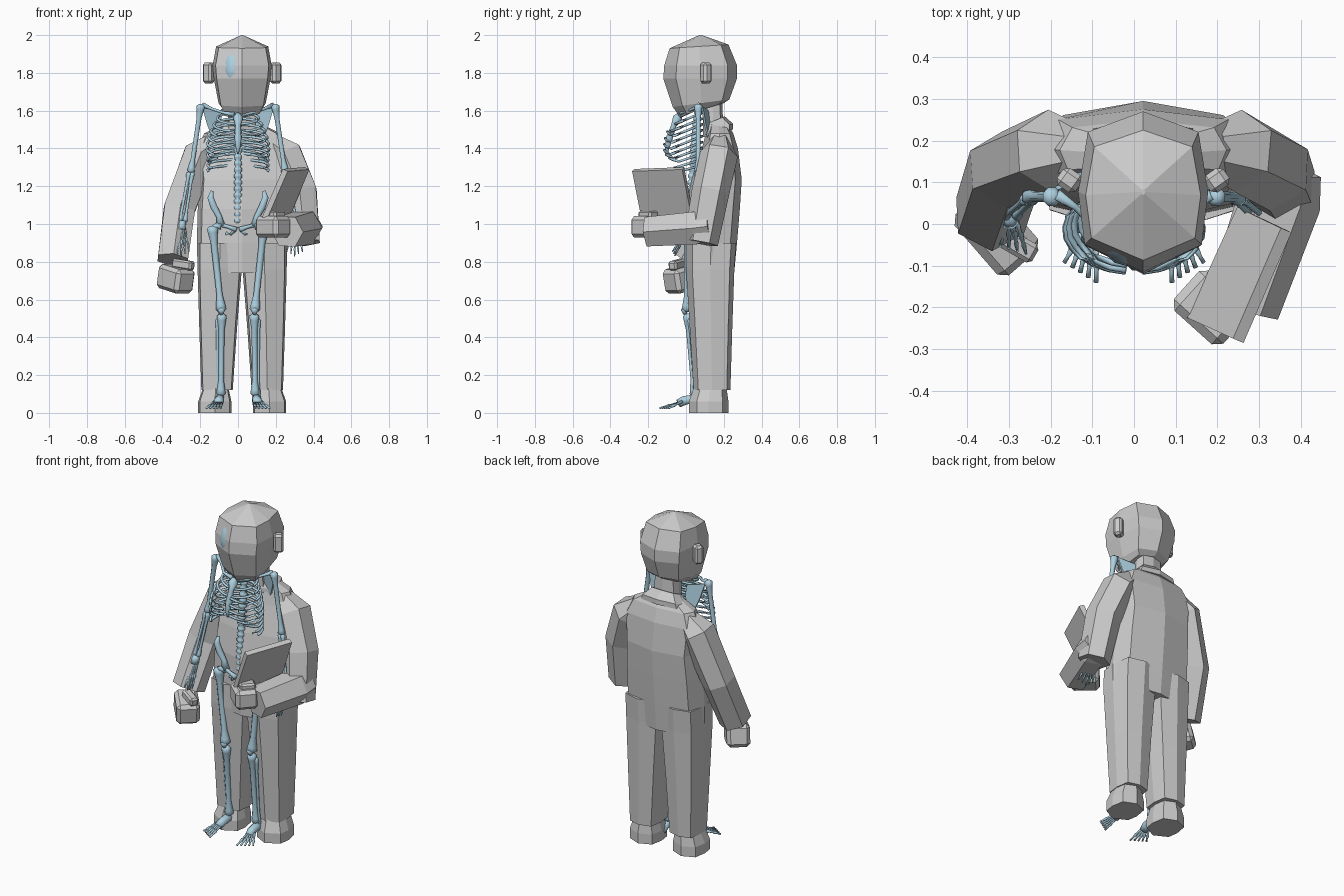
import bpy, bmesh, math
from mathutils import Vector, Matrix

cube = bpy.data.objects.get("Cube")
if cube:
    bpy.data.objects.remove(cube)


def material(name, rgb):
    m = bpy.data.materials.new(name)
    m.use_nodes = True
    m.diffuse_color = (*rgb, 1)
    m.node_tree.nodes["Principled BSDF"].inputs["Base Color"].default_value = (*rgb, 1)
    return m


GREY = material("plain grey", (0.6, 0.6, 0.6))
BONE = material("pale blue bone", (0.42, 0.63, 0.74))
CX = 0.022  # centre line of the clothed figure


def finish(name, bm, mat, smooth=False):
    bmesh.ops.recalc_face_normals(bm, faces=bm.faces)
    mesh = bpy.data.meshes.new(name)
    bm.to_mesh(mesh)
    bm.free()
    mesh.materials.append(mat)
    for p in mesh.polygons:
        p.use_smooth = smooth
    ob = bpy.data.objects.new(name, mesh)
    bpy.context.collection.objects.link(ob)
    return ob


def loft_into(bm, rings):
    rows = [[bm.verts.new(p) for p in r] for r in rings]
    n = len(rows[0])
    for a, b in zip(rows, rows[1:]):
        for i in range(n):
            j = (i + 1) % n
            bm.faces.new((a[i], a[j], b[j], b[i]))
    bm.faces.new(rows[0])
    bm.faces.new(rows[-1])


def octagon(cx, hw, yf, yb, zf, zb=None, cut=0.17):
    """Eight-sided section, ridged at front and back."""
    zb = zf if zb is None else zb
    d = yb - yf
    half = [(0, 0), (0.9, cut), (1, 0.5), (0.85, 1 - cut * 0.75), (0, 1)]
    pts = half + [(-x, t) for x, t in reversed(half[1:4])]
    return [Vector((cx + x * hw, yf + t * d, zf + t * (zb - zf))) for x, t in pts]


def body(name, sections, cx=CX, cut=0.17):
    bm = bmesh.new()
    loft_into(bm, [octagon(cx + s[0], *s[1:], cut=cut) for s in sections])
    return finish(name, bm, GREY)


def tube_into(bm, pts, radii, n=8):
    pts = [Vector(p) for p in pts]
    rings = []
    for i, (p, r) in enumerate(zip(pts, radii)):
        t = (pts[min(i + 1, len(pts) - 1)] - pts[max(i - 1, 0)]).normalized()
        ref = Vector((0, 1, 0)) if abs(t.y) < 0.8 else Vector((1, 0, 0))
        u = t.cross(ref).normalized()
        if u.x < 0 and abs(t.y) < 0.8:
            u = -u
        v = t.cross(u)
        rings.append([p + r * (u * math.cos(a) + v * math.sin(a))
                      for a in (math.tau * (k + 0.5) / n for k in range(n))])
    loft_into(bm, rings)


def long_bone_into(bm, a, b, r, n=8):
    a, b = Vector(a), Vector(b)
    steps = [(0, 0.8), (0.03, 1.7), (0.08, 1.5), (0.2, 1), (0.8, 0.9), (0.92, 1.4), (0.97, 1.6), (1, 0.8)]
    tube_into(bm, [a.lerp(b, t) for t, _ in steps], [r * k for _, k in steps], n)


def block(name, centre, size, turn=0, tilt=0, bevel=0.02):
    bm = bmesh.new()
    bmesh.ops.create_cube(bm, size=1)
    bmesh.ops.scale(bm, vec=size, verts=bm.verts)
    if bevel:
        bmesh.ops.bevel(bm, geom=bm.edges[:], offset=bevel, segments=1, affect='EDGES')
    m = Matrix.Translation(centre) @ Matrix.Rotation(math.radians(turn), 4, 'Z') @ Matrix.Rotation(math.radians(tilt), 4, 'Y')
    bmesh.ops.transform(bm, matrix=m, verts=bm.verts)
    return finish(name, bm, GREY)


def sleeve(name, pts, radii):
    bm = bmesh.new()
    tube_into(bm, pts, radii, 6)
    finish(name, bm, GREY)


# Clothed figure: head, neck, jacket, collar
body("head", [(0, 0.1, -0.035, 0.2, 1.57, 1.64), (0, 0.125, -0.07, 0.23, 1.62, 1.66),
              (0, 0.15, -0.12, 0.27, 1.77), (0, 0.156, -0.115, 0.27, 1.84),
              (0, 0.138, -0.087, 0.225, 1.93, 1.95), (0, 0.004, 0.07, 0.084, 2.0)])
body("neck", [(0, 0.08, 0.09, 0.2, 1.46), (0, 0.07, 0.09, 0.19, 1.68)])
body("jacket", [(0, 0.235, 0.0, 0.255, 0.74), (0, 0.24, -0.005, 0.27, 0.9), (0, 0.235, 0.0, 0.285, 1.08),
                (0, 0.225, 0.03, 0.295, 1.235), (0, 0.24, 0.085, 0.275, 1.4),
                (0, 0.2, 0.105, 0.25, 1.48), (0, 0.1, 0.12, 0.22, 1.53)])
body("collar", [(0, 0.14, 0.09, 0.25, 1.47, 1.5), (0, 0.13, 0.09, 0.25, 1.49, 1.53), (0, 0.085, 0.11, 0.205, 1.53, 1.57)])

# Ears, trouser legs and shoes, mirrored about the centre line
for s, side in ((1, "left"), (-1, "right")):
    block(side + "_ear", (CX + s * 0.177, 0.105, 1.8), (0.055, 0.05, 0.11), s * 35, 0, 0.012)
    body(side + "_trouser_leg", [(s * 0.133, 0.083, 0.04, 0.235, 0.12), (s * 0.127, 0.1, 0.02, 0.245, 0.45),
                                 (s * 0.119, 0.117, 0.0, 0.256, 0.76), (s * 0.118, 0.118, 0.0, 0.265, 0.9)], cut=0.13)
    body(side + "_shoe", [(s * 0.145, 0.088, 0.015, 0.225, 0.0), (s * 0.145, 0.088, 0.015, 0.225, 0.06),
                          (s * 0.14, 0.068, 0.04, 0.215, 0.13)], cut=0.2)

# Sleeves, hands and the board held under the left arm
sleeve("right_sleeve", [(-0.13, 0.18, 1.43), (-0.2, 0.175, 1.37), (-0.31, 0.13, 1.08), (-0.345, 0.02, 0.81)],
       [0.06, 0.1, 0.095, 0.092])
sleeve("left_upper_sleeve", [(0.18, 0.18, 1.43), (0.25, 0.175, 1.37), (0.33, 0.13, 1.17), (0.355, 0.08, 0.9)],
       [0.06, 0.1, 0.1, 0.09])
sleeve("left_forearm_sleeve", [(0.365, 0.13, 0.99), (0.35, 0.06, 0.98), (0.26, -0.2, 0.96)], [0.085, 0.1, 0.09])
block("right_hand", (-0.33, -0.02, 0.71), (0.18, 0.13, 0.13), -49, 12)
block("right_thumb", (-0.29, -0.045, 0.785), (0.12, 0.05, 0.05), -30, 8, 0.01)
block("left_fist", (0.185, -0.2, 0.985), (0.16, 0.13, 0.115), -42, 0)
block("left_thumb", (0.2, -0.2, 1.05), (0.07, 0.09, 0.04), -42, 0, 0.01)

bm = bmesh.new()
corners = [Vector(p) for p in ((0.365, -0.015, 1.295), (0.25, -0.28, 1.285), (0.14, -0.23, 1.03), (0.26, 0.035, 1.04))]
normal = (corners[1] - corners[0]).cross(corners[3] - corners[0]).normalized()
loft_into(bm, [[c + normal * k for c in corners] for k in (-0.015, 0.015)])
finish("board", bm, GREY)

# Skull, mostly hidden inside the head
bm = bmesh.new()
bmesh.ops.create_uvsphere(bm, u_segments=20, v_segments=12, radius=1)
bmesh.ops.transform(bm, matrix=Matrix.Translation((-0.02, 0.045, 1.815)) @ Matrix.Diagonal((0.085, 0.145, 0.146, 1)), verts=bm.verts)
finish("skull", bm, BONE, True)

# Spine with alternating discs, and sternum
bm = bmesh.new()
count = 64
line = [(0, 0.02 + 0.06 * (i / count) ** 1.5, 1.0 + 0.72 * i / count) for i in range(count)]
tube_into(bm, line, [0.024 if i % 3 else 0.013 for i in range(count)])
finish("spine", bm, BONE, True)

bm = bmesh.new()
tube_into(bm, [(0, -0.03, 1.585), (0, -0.045, 1.56), (0, -0.065, 1.52), (0, -0.09, 1.45), (0, -0.1, 1.4), (0, -0.1, 1.37)],
          [0.012, 0.028, 0.015, 0.02, 0.012, 0.004])
finish("sternum", bm, BONE, True)

# Rib cage
bm = bmesh.new()
for k in range(11):
    t = k / 10
    wide = 0.075 + 0.09 * math.sin(math.pi * min(t * 0.75 + 0.05, 0.6))
    front = -0.03 - 0.085 * math.sin(math.pi * min(t, 0.5))
    top, drop = 1.62 - 0.031 * k, 0.05 + 0.03 * math.sin(math.pi * t)
    end = 0.96 if k < 7 else 0.96 - 0.1 * (k - 6)
    for s in (1, -1):
        path = []
        for i in range(13):
            a = math.pi * end * i / 12
            z = top - drop * math.sin(a / 2) ** 2
            if 2 < k < 9 and i > 9:
                z += 0.012 * (i - 9)
            path.append((s * wide * math.sin(a), (0.085 + front) / 2 + (0.085 - front) / 2 * math.cos(a), z))
        tube_into(bm, path, [0.0075] * 13, 6)
finish("rib_cage", bm, BONE, True)

for s, side in ((1, "left"), (-1, "right")):
    # Shoulder girdle
    bm = bmesh.new()
    tube_into(bm, [(s * 0.02, -0.03, 1.58), (s * 0.08, -0.02, 1.59), (s * 0.14, 0.04, 1.61), (s * 0.185, 0.07, 1.63)],
              [0.013, 0.008, 0.008, 0.014])
    finish(side + "_collar_bone", bm, BONE, True)
    bm = bmesh.new()
    blade = [(0.19, 0.085, 1.62), (0.09, 0.115, 1.6), (0.085, 0.125, 1.54), (0.12, 0.13, 1.41), (0.165, 0.1, 1.53)]
    loft_into(bm, [[Vector((s * x, y + k, z)) for x, y, z in blade] for k in (-0.005, 0.005)])
    finish(side + "_shoulder_blade", bm, BONE)

    # Arm bones
    bm = bmesh.new()
    long_bone_into(bm, (s * 0.195, 0.065, 1.635), (s * 0.25, 0.065, 1.27), 0.014)
    for k in (-1, 1):
        long_bone_into(bm, (s * 0.25 + k * 0.009, 0.06, 1.275), (s * 0.295 + k * 0.014, 0.02, 1.01), 0.0085)
    finish(side + "_arm_bones", bm, BONE, True)
    bm = bmesh.new()
    tube_into(bm, [(s * 0.295, 0.02, 1.015), (s * 0.3, 0.01, 0.97)], [0.02, 0.025])
    for k in range(5):
        f = k - 2
        spread = [(s * 0.3 + f * 0.009 * (1 + 1.3 * t), 0.015 - 0.075 * t - 0.006 * f * t,
                   0.98 - (0.15 - 0.012 * abs(f)) * t) for t in (0, 0.4, 0.48, 0.7, 0.76, 1)]
        tube_into(bm, spread, [0.006, 0.004, 0.007, 0.004, 0.006, 0.003], 6)
    finish(side + "_hand_bones", bm, BONE, True)

    # Hip bone
    bm = bmesh.new()
    tube_into(bm, [(s * 0.138, 0.01, 1.175), (s * 0.145, 0.005, 1.14), (s * 0.128, 0.005, 1.09), (s * 0.1, 0.01, 1.04),
                   (s * 0.09, 0.01, 0.99)], [0.008, 0.018, 0.02, 0.016, 0.024])
    tube_into(bm, [(s * 0.09, 0.005, 0.995), (s * 0.05, -0.005, 0.985), (s * 0.008, -0.01, 0.97)], [0.012, 0.01, 0.016])
    tube_into(bm, [(s * 0.015, -0.005, 0.97), (s * 0.04, 0.0, 0.945), (s * 0.06, 0.015, 0.95)], [0.01, 0.008, 0.01])
    finish(side + "_hip_bone", bm, BONE, True)

    # Leg bones
    bm = bmesh.new()
    tube_into(bm, [(s * 0.09, 0.005, 0.99), (s * 0.115, 0.005, 0.99), (s * 0.14, 0.008, 0.965)], [0.022, 0.016, 0.022])
    long_bone_into(bm, (s * 0.137, 0.008, 0.99), (s * 0.088, 0.006, 0.535), 0.019)
    tube_into(bm, [(s * 0.088, -0.005, 0.565), (s * 0.088, -0.008, 0.545), (s * 0.088, -0.005, 0.52)], [0.008, 0.022, 0.008])
    long_bone_into(bm, (s * 0.086, 0.008, 0.525), (s * 0.09, 0.045, 0.09), 0.0165)
    long_bone_into(bm, (s * 0.108, 0.02, 0.5), (s * 0.108, 0.05, 0.08), 0.008)
    finish(side + "_leg_bones", bm, BONE, True)
    bm = bmesh.new()
    tube_into(bm, [(s * 0.098, 0.09, 0.04), (s * 0.098, 0.04, 0.075), (s * 0.1, -0.01, 0.065), (s * 0.105, -0.04, 0.05)],
              [0.02, 0.026, 0.026, 0.024])
    for k in range(5):
        reach = 0.12 - 0.012 * k
        toe = [(s * (0.088 + 0.009 * k + (0.003 + 0.01 * k) * t), -0.02 - reach * t, 0.06 - 0.035 * t) for t in (0, 0.5, 0.58, 0.8, 1)]
        tube_into(bm, toe, [0.009, 0.005, 0.009, 0.005, 0.006], 6)
    finish(side + "_foot_bones", bm, BONE, True)
